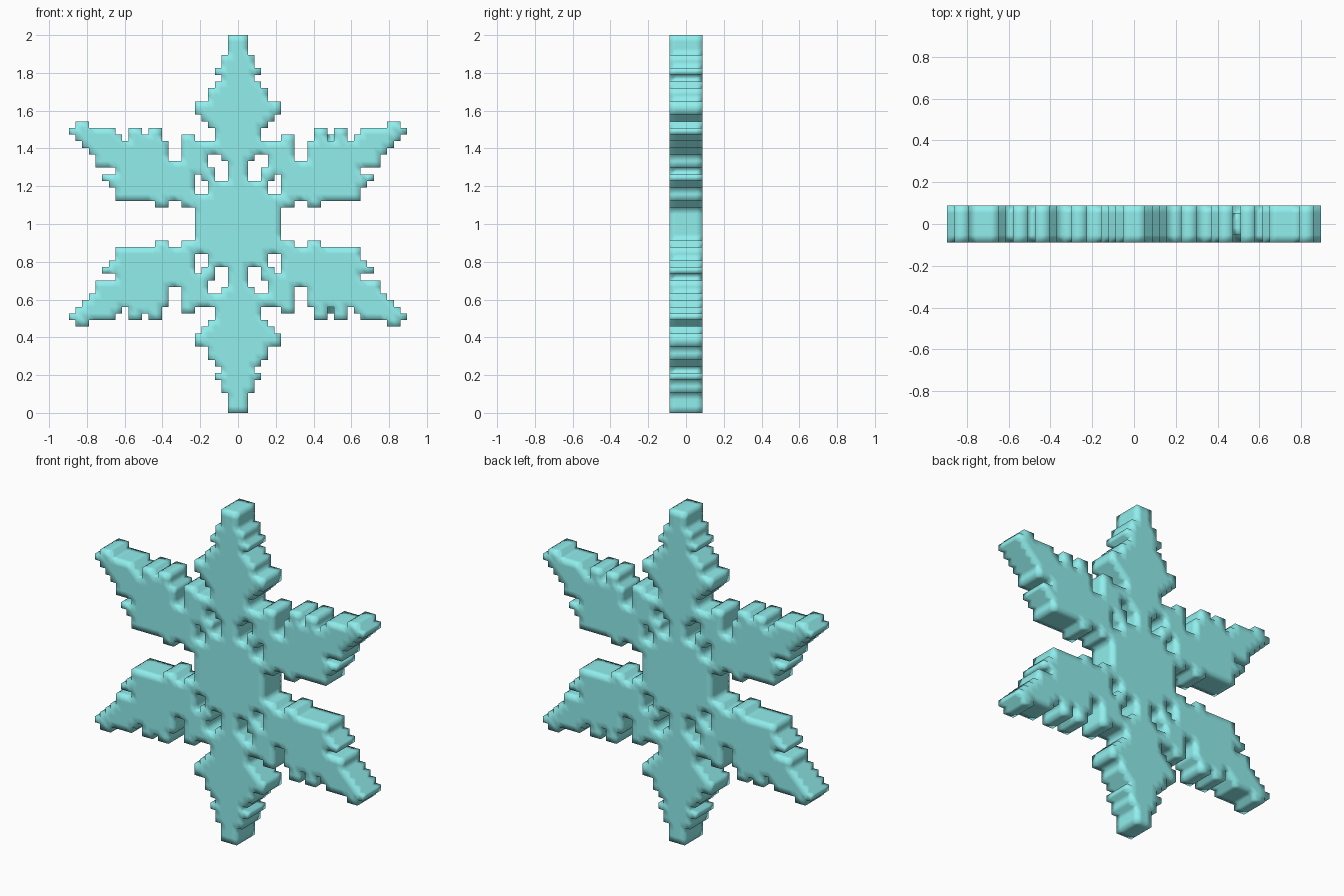
import bpy, bmesh

if "Cube" in bpy.data.objects:
    bpy.data.objects.remove(bpy.data.objects["Cube"])

S = 2 / 57          # size of one cube of the blocky snowflake
LAYERS = 5          # thickness in cubes


def block(x0, x1, z0, z1):
    """Set of cells in one quarter, counted from the centre cube."""
    return {(x, z) for x in range(x0, x1 + 1) for z in range(z0, z1 + 1)}


quarter = set()

# central body with two small openings
quarter |= block(0, 6, 0, 12)
for hole in [(3, 4, 10, 10), (2, 4, 9, 9), (2, 3, 7, 8), (5, 6, 5, 6), (6, 6, 7, 7)]:
    quarter -= block(*hole)

# upright arm: half width, first row, last row
for w, z0, z1 in [(3, 13, 14), (4, 15, 15), (5, 16, 16), (6, 17, 18), (4, 19, 20),
                  (3, 21, 21), (2, 22, 22), (3, 23, 23), (2, 24, 25), (1, 26, 28)]:
    quarter |= block(0, w, z0, z1)

# slanted arm: first column, last column, bottom row, top row
for b in [(7, 8, 3, 13), (9, 10, 4, 9), (11, 11, 3, 12), (12, 12, 3, 14),
          (13, 13, 4, 14), (14, 14, 4, 13), (15, 16, 4, 14), (17, 17, 4, 12),
          (18, 18, 4, 13), (19, 21, 9, 14), (19, 19, 6, 7), (20, 20, 7, 7),
          (22, 22, 11, 14), (23, 23, 12, 15), (24, 24, 13, 15), (25, 25, 14, 14)]:
    quarter |= block(*b)

# mirror the quarter to all four corners and stack the layers
h = LAYERS // 2
cubes = {(sx * x, y, sz * z) for x, z in quarter for sx in (1, -1)
         for sz in (1, -1) for y in range(-h, h + 1)}

# little recess in the right arms
cubes -= {(14, y, z) for y in (-h, h) for z in (13, -13)}

# skin: only the outer cube faces, with shared corners
bm = bmesh.new()
corners = {}


def corner(p):
    if p not in corners:
        x, y, z = p
        corners[p] = bm.verts.new((x * S / 2, y * S / 2, 1 + z * S / 2))
    return corners[p]


for c in cubes:
    for axis in range(3):
        for side in (1, -1):
            n = list(c)
            n[axis] += side
            if tuple(n) in cubes:
                continue
            u, v = (axis + 1) % 3, (axis + 2) % 3
            loop = []
            for du, dv in [(-1, -1), (1, -1), (1, 1), (-1, 1)][::side]:
                p = [2 * k for k in c]
                p[axis] += side
                p[u] += du
                p[v] += dv
                loop.append(corner(tuple(p)))
            bm.faces.new(loop).smooth = True

mesh = bpy.data.meshes.new("snowflake")
bm.to_mesh(mesh)
bm.free()
flake = bpy.data.objects.new("snowflake", mesh)
bpy.context.collection.objects.link(flake)

ice = bpy.data.materials.new("ice")
ice.diffuse_color = (0.28, 0.86, 0.85, 1)
ice.use_nodes = True
ice.node_tree.nodes["Principled BSDF"].inputs["Base Color"].default_value = ice.diffuse_color
mesh.materials.append(ice)
